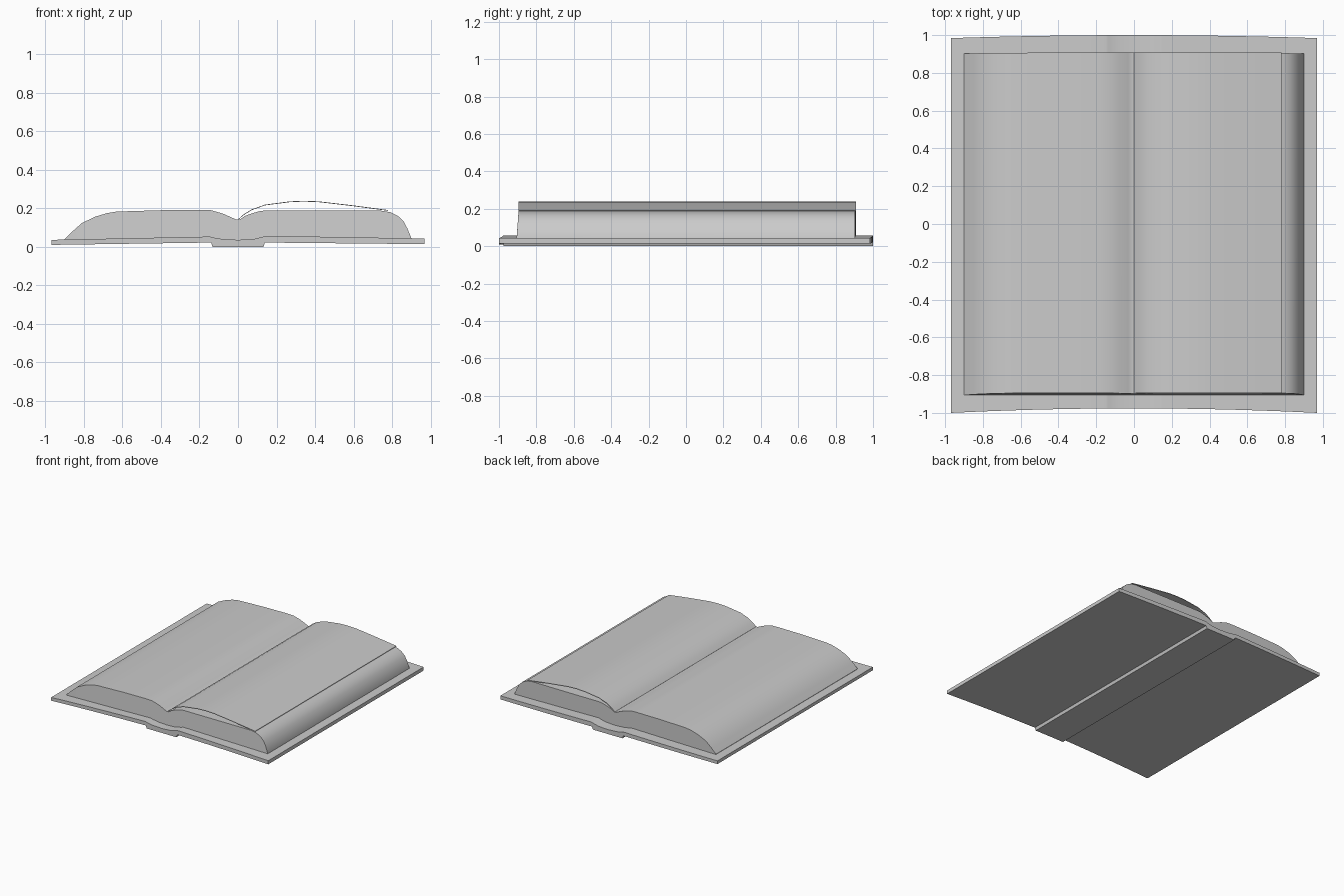
import bpy, bmesh


def interp(sections, step):
    """Add evenly spaced in-between sections so the bowed edges curve."""
    out = [sections[0]]
    for a, b in zip(sections, sections[1:]):
        n = max(1, round((b[0] - a[0]) / step))
        for i in range(1, n + 1):
            out.append(tuple(p + (q - p) * i / n for p, q in zip(a, b)))
    return out


def slab(name, sections, front, back, step=0.1):
    """Solid running along y; each section is (x, bottom z, top z)."""
    bm = bmesh.new()
    rings = []
    for x, zb, zt in interp(sections, step):
        rings.append([bm.verts.new((x, f(x, z), z)) for f, z in
                      ((front, zb), (back, zb), (back, zt), (front, zt))])
    for a, b in zip(rings, rings[1:]):
        for i in range(4):
            j = (i + 1) % 4
            bm.faces.new((a[i], a[j], b[j], b[i]))
    bm.faces.new(rings[0])
    bm.faces.new(rings[-1])
    bmesh.ops.recalc_face_normals(bm, faces=bm.faces[:])
    mesh = bpy.data.meshes.new(name)
    bm.to_mesh(mesh)
    bm.free()
    ob = bpy.data.objects.new(name, mesh)
    bpy.context.collection.objects.link(ob)
    bpy.ops.object.select_all(action='DESELECT')
    ob.select_set(True)
    bpy.context.view_layer.objects.active = ob
    bpy.ops.object.shade_smooth_by_angle(angle=0.6)
    return ob


def bow(x):
    return 1 - (x / 0.97) ** 2


# Hard cover: two boards joined by the lower, stepped spine
slab("cover",
     [(-0.97, 0.010, 0.036), (-0.15, 0.022, 0.053), (-0.14, 0.022, 0.052),
      (-0.132, 0.0, 0.049), (-0.08, 0.0, 0.040), (0, 0.0, 0.036),
      (0.08, 0.0, 0.040), (0.132, 0.0, 0.053), (0.14, 0.022, 0.056),
      (0.15, 0.022, 0.057), (0.97, 0.014, 0.043)],
     lambda x, z: -1 + 0.024 * bow(x),
     lambda x, z: 0.984 + 0.016 * bow(x))

# Page block: rounded outer edges and a valley at the gutter
slab("page_block",
     [(-0.90, 0.034, 0.040), (-0.86, 0.035, 0.080), (-0.81, 0.036, 0.124),
      (-0.74, 0.038, 0.157), (-0.68, 0.039, 0.175), (-0.63, 0.040, 0.183),
      (-0.40, 0.045, 0.190), (-0.20, 0.049, 0.192), (-0.14, 0.050, 0.190),
      (-0.08, 0.038, 0.173), (-0.03, 0.036, 0.151), (-0.01, 0.034, 0.142),
      (0.01, 0.034, 0.143), (0.04, 0.036, 0.162), (0.08, 0.038, 0.176),
      (0.12, 0.046, 0.187), (0.15, 0.055, 0.188), (0.74, 0.045, 0.188),
      (0.79, 0.044, 0.180), (0.83, 0.043, 0.161), (0.86, 0.042, 0.132),
      (0.88, 0.042, 0.095), (0.90, 0.041, 0.046)],
     lambda x, z: -0.906 + 0.075 * min(max(z - 0.04, 0), 0.15),
     lambda x, z: 0.902 + 0.007 * bow(x))

# Loose sheet arching above the right-hand pages
sheet = [(0.0, 0.142), (0.03, 0.168), (0.07, 0.193), (0.14, 0.218),
         (0.20, 0.226), (0.27, 0.235), (0.34, 0.238), (0.42, 0.235),
         (0.60, 0.214), (0.78, 0.190)]
slab("loose_page", [(x, z - 0.003, z + 0.001) for x, z in sheet],
     lambda x, z: -0.896, lambda x, z: 0.908)
